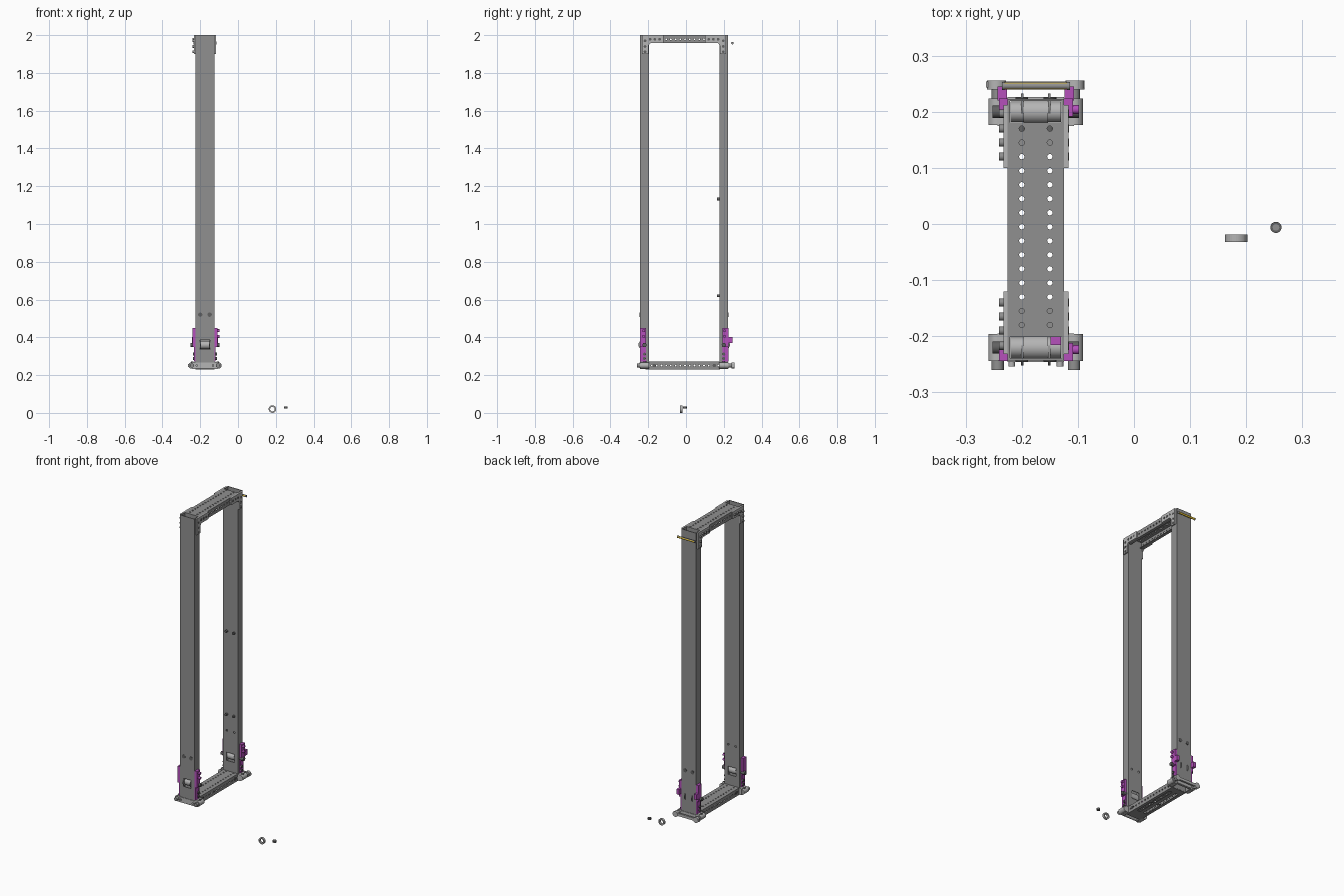
import bpy, bmesh
from mathutils import Vector, Matrix

old = bpy.data.objects.get("Cube")
if old:
    bpy.data.objects.remove(old, do_unlink=True)


def material(name, rgb):
    m = bpy.data.materials.new(name)
    m.use_nodes = True
    m.diffuse_color = (*rgb, 1)
    m.node_tree.nodes["Principled BSDF"].inputs["Base Color"].default_value = (*rgb, 1)
    return m


STEEL = material("dark steel", (0.28, 0.28, 0.28))
LIGHT = material("light steel", (0.46, 0.46, 0.46))
DARK = material("black bolt", (0.12, 0.12, 0.12))
PURPLE = material("purple", (0.46, 0.08, 0.5))
YELLOW = material("yellow", (0.7, 0.48, 0.03))

CX = -0.175          # centre line of the frame
HALF = 0.05          # half width of the frame
DEPTH = 0.023        # half depth of a column
ENDS = {"front": (-0.22, -1), "back": (0.2, 1)}
AXES = {"x": Matrix.Rotation(1.5708, 4, "Y"), "y": Matrix.Rotation(1.5708, 4, "X"), "z": Matrix()}


def finish(name, bm, mat, smooth=False):
    bmesh.ops.recalc_face_normals(bm, faces=bm.faces)
    mesh = bpy.data.meshes.new(name)
    bm.to_mesh(mesh)
    bm.free()
    if mat:
        mesh.materials.append(mat)
    ob = bpy.data.objects.new(name, mesh)
    bpy.context.collection.objects.link(ob)
    if smooth:
        bpy.ops.object.select_all(action="DESELECT")
        bpy.context.view_layer.objects.active = ob
        ob.select_set(True)
        bpy.ops.object.shade_smooth_by_angle()
    return ob


def boxes(name, mat, items):
    bm = bmesh.new()
    for lo, hi in items:
        lo, hi = Vector(lo), Vector(hi)
        place = Matrix.Translation((lo + hi) / 2) @ Matrix.Diagonal((*(hi - lo), 1))
        bmesh.ops.create_cube(bm, size=1, matrix=place)
    return finish(name, bm, mat)


def rods(name, mat, items, sides=16):
    bm = bmesh.new()
    for centre, radius, length, axis in items:
        bmesh.ops.create_cone(bm, cap_ends=True, segments=sides, radius1=radius, radius2=radius,
                              depth=length, matrix=Matrix.Translation(centre) @ AXES[axis])
    return finish(name, bm, mat, True)


def extrude(name, mat, points, vector):
    bm = bmesh.new()
    face = bm.faces.new([bm.verts.new(p) for p in points])
    out = bmesh.ops.extrude_face_region(bm, geom=[face])["geom"]
    bmesh.ops.translate(bm, vec=vector, verts=[v for v in out if isinstance(v, bmesh.types.BMVert)])
    return finish(name, bm, mat)


def tube(name, mat, outer, inner, vector):
    bm = bmesh.new()
    ob, ot, ib, it = [[bm.verts.new(Vector(p) + d) for p in ring] for ring in (outer, inner)
                      for d in (Vector(), Vector(vector))]
    n = len(outer)
    for i in range(n):
        j = (i + 1) % n
        for a, b in ((ob, ot), (ot, it), (it, ib), (ib, ob)):
            bm.faces.new((a[i], a[j], b[j], b[i]))
    return finish(name, bm, mat)


def cut(ob, cutter):
    cutter.hide_render = True
    mod = ob.modifiers.new("cut", "BOOLEAN")
    mod.operation, mod.object, mod.solver = "DIFFERENCE", cutter, "EXACT"
    bpy.context.view_layer.objects.active = ob
    bpy.ops.object.modifier_apply(modifier=mod.name)
    bpy.data.objects.remove(cutter, do_unlink=True)


def rect(hx, hy, yc, z):
    return [(CX + a * hx, yc + b * hy, z) for a, b in ((-1, -1), (1, -1), (1, 1), (-1, 1))]


# Hollow columns: roller windows (inner wall only at the back) and bolts
for end, (yc, s) in ENDS.items():
    col = tube(end + "_column", STEEL, rect(HALF, DEPTH, yc, 0.232),
               rect(HALF - .004, DEPTH - .004, yc, 0.232), (0, 0, 1.768))
    far = yc + (.05 if s < 0 else .01)
    cut(col, boxes("window_cutter", None, [((CX - .026, yc - .05, .335), (CX + .026, far, .385))]))
    cut(col, rods("hole_cutter", None, [((CX + m * .025, yc, .52), .006, .1, "y") for m in (-1, 1)]))
    rods(end + "_column_bolts", DARK,
         [((CX + m * .025, yc + s * DEPTH, .52), .0115, .004, "y") for m in (-1, 1)])

# Perforated channel beams
Y0, Y1 = -0.197, 0.177
HOLES = [-0.18 + .025 * i for i in range(15)]
for name, z1 in (("top_beam", 2.0), ("bottom_beam", 0.272)):
    z0 = z1 - .043
    half = [(.05, z1), (.05, z0), (.032, z0), (.032, z0 + .004), (.046, z0 + .004), (.046, z1 - .004)]
    profile = [(CX + x, Y0, z) for x, z in half] + [(CX - x, Y0, z) for x, z in reversed(half)]
    beam = extrude(name, STEEL, profile, (0, Y1 - Y0, 0))
    cut(beam, rods("web_cutter", None, [((CX + m * .025, y, z1), .0048, .03, "z")
                                        for y in HOLES for m in (-1, 1)], 12))
    cut(beam, rods("side_cutter", None, [((CX, y, z1 - .0215), .0048, .2, "x") for y in HOLES], 12))
boxes("bottom_beam_ties", STEEL, [((CX - .045, y - w, .229), (CX + .045, y + w, .232))
                                  for y, w in ((-.178, .036), (-.0175, .006), (.158, .022))])
boxes("bottom_beam_cover", STEEL, [((CX - .012, Y0, .229), (CX + .012, Y1, .232))])
rods("bottom_beam_screws", DARK, [((CX + m * .051, y, .251), .009, .006, "x")
                                  for m in (-1, 1) for y in (-.168, .15)])

# Corner brackets; bolt heads stand out on the right, flush on the left
for end, (yc, s) in ENDS.items():
    outline = [(.012, 2), (-.1, 2), (-.1, 1.957), (-.031, 1.957), (-.021, 1.945), (-.021, 1.9), (.012, 1.9)]
    for side, m in (("left", 1), ("right", -1)):
        x = CX + m * HALF
        extrude(f"{end}_{side}_top_bracket", LIGHT, [(x, yc + s * d, z) for d, z in outline],
                (m * .008, 0, 0))
        spots = [(-.03, 1.978), (-.055, 1.978), (-.08, 1.978), (-.003, 1.97), (-.003, 1.94), (-.003, 1.912)]
        length = .008 if m < 0 else .0015
        rods(f"{end}_{side}_bracket_bolts", STEEL if m < 0 else DARK,
             [((x + m * (.008 + length / 2), yc + s * d, z), .0072, length, "x") for d, z in spots])

# Lower end fittings
for end, (yc, s) in ENDS.items():
    yo = yc + s * DEPTH
    for side, m in (("left", 1), ("right", -1)):
        x = CX + m * HALF

        def span(a, b, c, d, z0, z1):
            xs, ys = sorted((x + m * a, x + m * b)), sorted((yc + s * c, yc + s * d))
            return (xs[0], ys[0], z0), (xs[1], ys[1], z1)

        # Purple guide plate, thicker above, with a catch at the back
        parts = [span(0, .007, -.008, .024, .272, .45), span(.007, .016, -.008, .024, .35, .45)]
        if s > 0:
            parts.append(span(.001, .018, .02, .045, .37, .402))
        boxes(f"{end}_{side}_guide_plate", PURPLE, parts)
        if m > 0:
            rods(f"{end}_{side}_guide_bolts", PURPLE,
                 [((x + .02, yc + s * .004, z), .008, .014, "x") for z in (.435, .405)])
        rods(f"{end}_{side}_lower_bolts", DARK,
             [((x + m * .01, yc, z), .008, .008, "x") for z in (.288, .311)])
        rods(f"{end}_{side}_axle_end", DARK, [((x + m * .014, yc, .36), .011, .026, "x")])

        # Foot clamp
        boxes(f"{end}_{side}_foot", LIGHT, [span(0, .018, -.025, .023, .232, .27)])
        rods(f"{end}_{side}_foot_boss", LIGHT, [((x + m * .018, yc, .251), .0165, .048, "y")], 24)
        rods(f"{end}_{side}_foot_screw", STEEL, [((x + m * .018, yo + s * .005, .251), .011, .024, "y")])
        rods(f"{end}_{side}_foot_nut", DARK, [((x + m * .018, yc - s * .002, .265), .008, .014, "z")], 6)

    # Roller with collar and flanges
    rods(end + "_roller", LIGHT, [((CX, yc, .36), .0185, .09, "x")], 24)
    rods(end + "_roller_collar", LIGHT, [((CX, yc, .36), .0215, .044, "x")], 24)
    rods(end + "_roller_flanges", STEEL,
         [((CX + m * .024, yc + s * .01, .36), .0225, .004, "x") for m in (-1, 1)], 24)
    boxes(end + "_end_cap", LIGHT, [((CX - .05, yo - .003, .238), (CX + .05, yo + .003, .266))])
rods("front_cap_screws", LIGHT, [((CX + m * .043, -.248, .251), .006, .012, "y") for m in (-1, 1)])
boxes("inner_catch", PURPLE, [((CX + .026, -.216, .39), (CX + .045, -.201, .41))])

# Rear foot bar
boxes("rear_foot_bar", LIGHT, [((CX - .089, .243, .243), (CX + .087, .254, .259))])
rods("rear_foot_knobs", LIGHT, [((CX + m * .07, .248, .251), .017, .016, "y") for m in (-1, 1)], 24)

# Bolts on the inner face of the back column
rods("inner_bolts", DARK, [((CX + m * .025, .171, z), .0075, .012, "y")
                           for z in (.62, 1.132) for m in (-1, 1)])

# Thin pin behind the top: yellow with a steel upper side and end caps
pin = rods("top_pin", YELLOW, [((CX, .246, 1.958), .006, .112, "x")])
pin.data.materials.append(STEEL)
for face in pin.data.polygons:
    face.material_index = int(face.normal.z > .8)
rods("top_pin_caps", STEEL, [((CX + m * .058, .246, 1.958), .007, .005, "x") for m in (-1, 1)])


# Loose ring and nut on the floor
def circle(radius, y):
    return [Vector((.182, y, .02)) + Matrix.Rotation(6.28319 * i / 32, 3, "Y") @ Vector((radius, 0, 0))
            for i in range(32)]


tube("loose_ring", LIGHT, circle(.02, -.032), circle(.012, -.032), (0, .013, 0))
rods("loose_nut", DARK, [((.253, -.006, .028), .01, .012, "z")], 20)
rods("loose_nut_core", STEEL, [((.253, -.006, .0285), .006, .013, "z")], 16)
